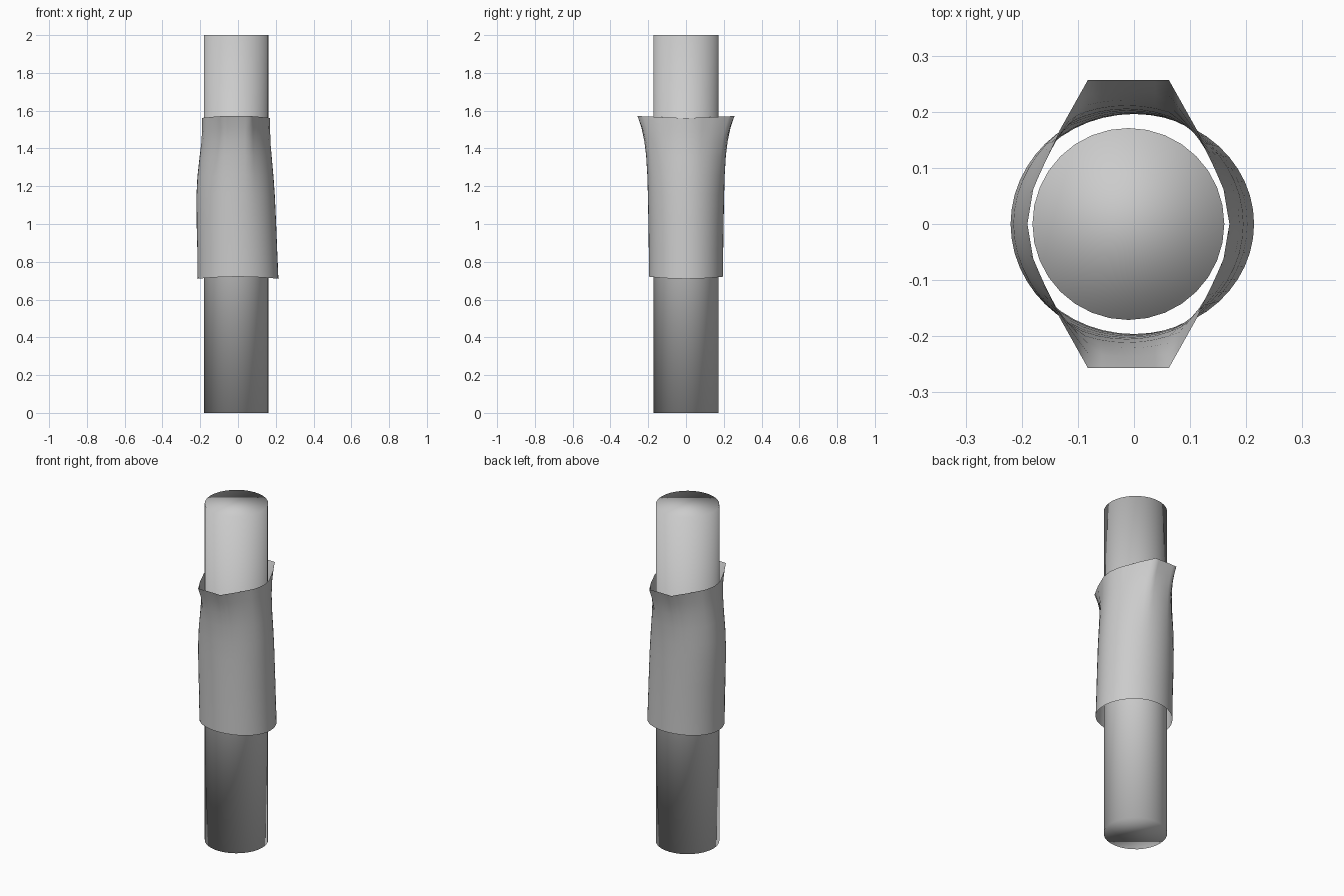
import bpy, bmesh, math

if "Cube" in bpy.data.objects:
    bpy.data.objects.remove(bpy.data.objects["Cube"])

grey = bpy.data.materials.new("plain_grey")
grey.diffuse_color = (0.6, 0.6, 0.6, 1)
grey.use_nodes = True
grey.node_tree.nodes["Principled BSDF"].inputs["Base Color"].default_value = grey.diffuse_color


def add_object(name, bm):
    mesh = bpy.data.meshes.new(name)
    bm.normal_update()
    for f in bm.faces:
        f.smooth = True
    bm.to_mesh(mesh)
    bm.free()
    mesh.materials.append(grey)
    obj = bpy.data.objects.new(name, mesh)
    bpy.context.collection.objects.link(obj)
    return obj


# inner rod: softly shaded 32-sided cylinder
bm = bmesh.new()
bmesh.ops.create_cone(bm, cap_ends=True, segments=32, radius1=0.171, radius2=0.171, depth=2)
bmesh.ops.translate(bm, verts=bm.verts, vec=(-0.01, 0, 1))
add_object("rod", bm)

# loose sleeve: open tube, round below and flaring to an angular rim
SIDES = 48
RIM = [(0, 1, 0), (2, 0.94, 0.25), (6, 0.68, 0.65), (9, 0.40, 1), (12, 0, 1)]


def rim_point(i):
    """Point on the unit angular rim, mirrored from one quarter."""
    q = i % 24
    k = min(q, 24 - q)
    for (a, x0, y0), (b, x1, y1) in zip(RIM, RIM[1:]):
        if a <= k <= b:
            t = (k - a) / (b - a)
            x, y = x0 + (x1 - x0) * t, y0 + (y1 - y0) * t
            break
    sx = 1 if i <= 12 or i >= 36 else -1
    sy = 1 if i <= 24 else -1
    return x * sx, y * sy


# height, left x, right x, half depth, angularity
ROWS = [
    (0.710, -0.214, 0.214, 0.196, 0.0),
    (0.85, -0.215, 0.208, 0.197, 0.0),
    (1.00, -0.219, 0.202, 0.199, 0.0),
    (1.15, -0.220, 0.195, 0.202, 0.04),
    (1.25, -0.215, 0.188, 0.205, 0.12),
    (1.35, -0.204, 0.179, 0.211, 0.28),
    (1.43, -0.194, 0.172, 0.221, 0.48),
    (1.50, -0.190, 0.170, 0.236, 0.72),
    (1.562, -0.190, 0.170, 0.257, 1.0),
]
bm = bmesh.new()
rings = []
for z, left, right, depth, blend in ROWS:
    ring = []
    for i in range(SIDES):
        a = math.tau * i / SIDES
        hx, hy = rim_point(i)
        x = math.cos(a) * (1 - blend) + hx * blend
        y = math.sin(a) * (1 - blend) + hy * blend
        lift = 0.011 * math.sin(a) ** 2
        ring.append(bm.verts.new(((left + right) / 2 + x * (right - left) / 2, y * depth, z + lift)))
    rings.append(ring)
for lo, hi in zip(rings, rings[1:]):
    for i in range(SIDES):
        j = (i + 1) % SIDES
        bm.faces.new((lo[i], lo[j], hi[j], hi[i]))
add_object("sleeve", bm)
